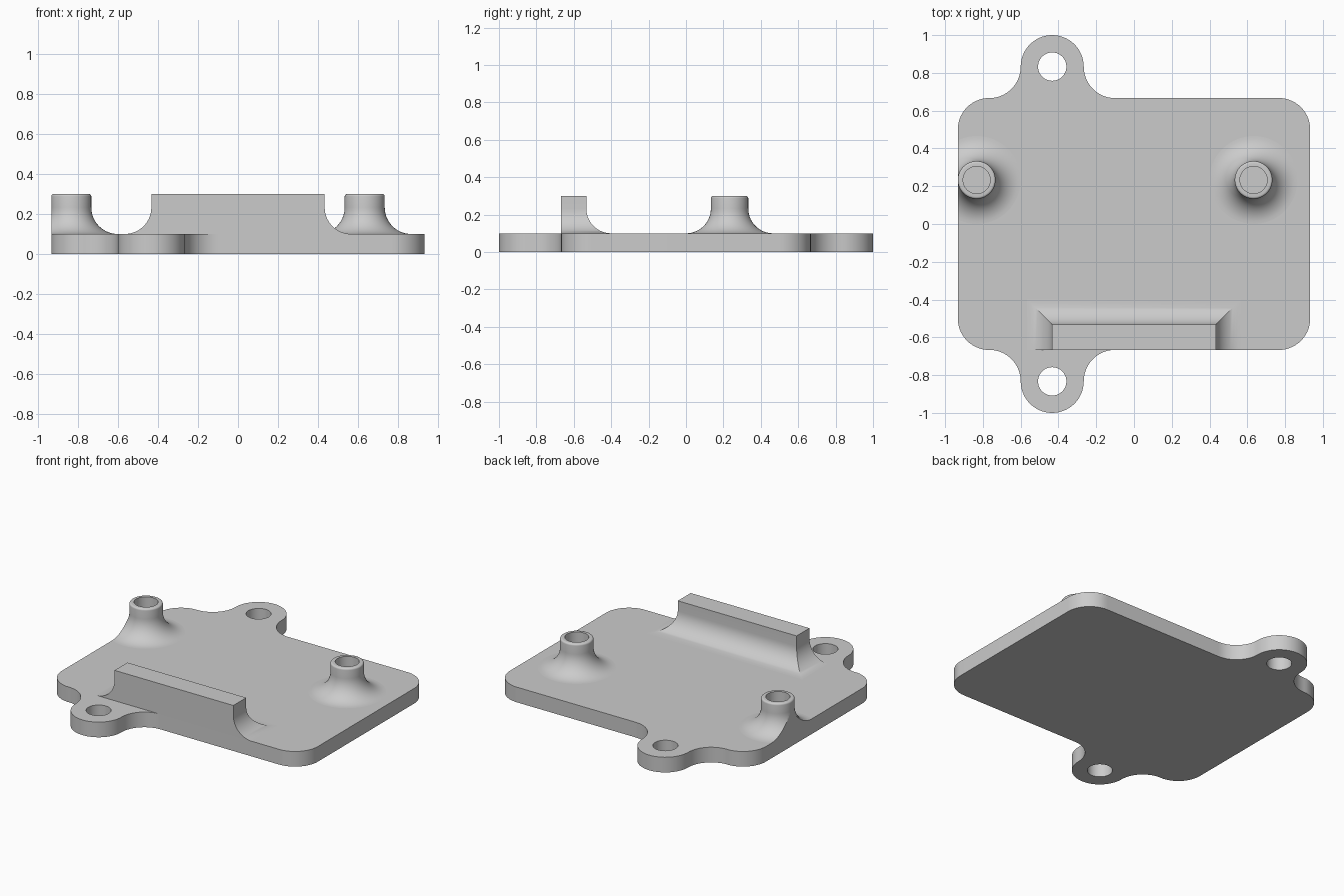
import bpy
import bmesh
from math import sin, cos, pi, radians
from mathutils import Vector

HALF_X, HALF_Y = 0.933, 0.667
THICK, TOP = 0.1, 0.3
CORNER = 0.167
FILLET = 0.133
EAR_X, EAR_Y, HOLE = -0.433, 0.833, 0.075

if "Cube" in bpy.data.objects:
    bpy.data.objects.remove(bpy.data.objects["Cube"])

grey = bpy.data.materials.new("light grey")
grey.use_nodes = True
COLOUR = (0.6, 0.6, 0.6, 1)
grey.diffuse_color = COLOUR
grey.node_tree.nodes["Principled BSDF"].inputs["Base Color"].default_value = COLOUR


def arc(cx, cy, r, start, end, steps=14):
    """Points on an arc, angles in degrees."""
    angles = [radians(start + (end - start) * i / steps) for i in range(steps + 1)]
    return [(cx + r * cos(a), cy + r * sin(a)) for a in angles]


def finish(bm, name):
    bmesh.ops.remove_doubles(bm, verts=bm.verts, dist=0.0001)
    bmesh.ops.recalc_face_normals(bm, faces=bm.faces)
    mesh = bpy.data.meshes.new(name)
    bm.to_mesh(mesh)
    bm.free()
    mesh.materials.append(grey)
    obj = bpy.data.objects.new(name, mesh)
    bpy.context.collection.objects.link(obj)
    bpy.ops.object.select_all(action="DESELECT")
    obj.select_set(True)
    bpy.context.view_layer.objects.active = obj
    bpy.ops.object.shade_smooth_by_angle(angle=radians(30))
    return obj


def add_loop(bm, points):
    verts = [bm.verts.new((x, y, 0)) for x, y in points]
    for a, b in zip(verts, verts[1:] + verts[:1]):
        bm.edges.new((a, b))


# Base plate: rounded outline with two blended ears and their screw holes
def base_plate():
    r = CORNER
    cx, cy = HALF_X - r, HALF_Y - r
    back = arc(cx, cy, r, 0, 90)
    back += arc(EAR_X + 2 * r, EAR_Y, r, 270, 180)
    back += arc(EAR_X, EAR_Y, r, 0, 180, 28)[1:]
    back += arc(EAR_X - 2 * r, EAR_Y, r, 0, -90)[1:]
    back += arc(-cx, cy, r, 90, 180)[1:]
    front = [(x, -y) for x, y in reversed(back)]
    bm = bmesh.new()
    add_loop(bm, back + front)
    for side in (1, -1):
        add_loop(bm, arc(EAR_X, side * EAR_Y, HOLE, 0, 360, 40)[:-1])
    bmesh.ops.triangle_fill(bm, use_beauty=True, edges=bm.edges[:], normal=(0, 0, 1))
    result = bmesh.ops.extrude_face_region(bm, geom=bm.faces[:], use_keep_orig=True)
    raised = [g for g in result["geom"] if isinstance(g, bmesh.types.BMVert)]
    bmesh.ops.translate(bm, verts=raised, vec=(0, 0, THICK))
    finish(bm, "base_plate")


# Hollow post: turned profile with a flared foot, trimmed at the plate edge
def post(name, x, y, radius=0.1, bore=0.072, lip=0.012):
    profile = arc(radius + FILLET, THICK + FILLET, FILLET, 270, 180)
    profile += arc(radius - lip, TOP - lip, lip, 0, 90, 5)
    profile += [(bore, TOP), (bore, THICK)]
    bm = bmesh.new()
    verts = [bm.verts.new((r, 0, z)) for r, z in profile]
    edges = [bm.edges.new(pair) for pair in zip(verts, verts[1:])]
    bmesh.ops.spin(bm, geom=verts + edges, axis=(0, 0, 1), cent=(0, 0, 0),
                   angle=2 * pi, steps=64, use_merge=True)
    bmesh.ops.translate(bm, verts=bm.verts, vec=(x, y, 0))
    if x - radius - FILLET < -HALF_X:
        bmesh.ops.bisect_plane(bm, geom=bm.verts[:] + bm.edges[:] + bm.faces[:],
                               plane_co=(-HALF_X, 0, 0), plane_no=(1, 0, 0))
        for v in bm.verts:
            v.co.x = max(v.co.x, -HALF_X)
        bmesh.ops.dissolve_degenerate(bm, dist=0.0001, edges=bm.edges[:])
    finish(bm, name)


# Stop wall: flush front, mitred fillets along the back and both ends
def stop_wall(half=0.433, back=-0.533):
    layers = arc(FILLET, THICK + FILLET, FILLET, 270, 180) + [(0, TOP)]
    bm = bmesh.new()
    rows = []
    for d, z in layers:
        w = half + d
        corners = ((-w, -HALF_Y), (-w, back + d), (w, back + d), (w, -HALF_Y))
        rows.append([bm.verts.new(Vector((x, y, z))) for x, y in corners])
    for low, high in zip(rows, rows[1:]):
        for i in range(4):
            j = (i + 1) % 4
            bm.faces.new((low[i], low[j], high[j], high[i]))
    bm.faces.new(rows[-1])
    finish(bm, "stop_wall")


base_plate()
post("right_post", -0.833, 0.233)
post("left_post", 0.633, 0.233)
stop_wall()
